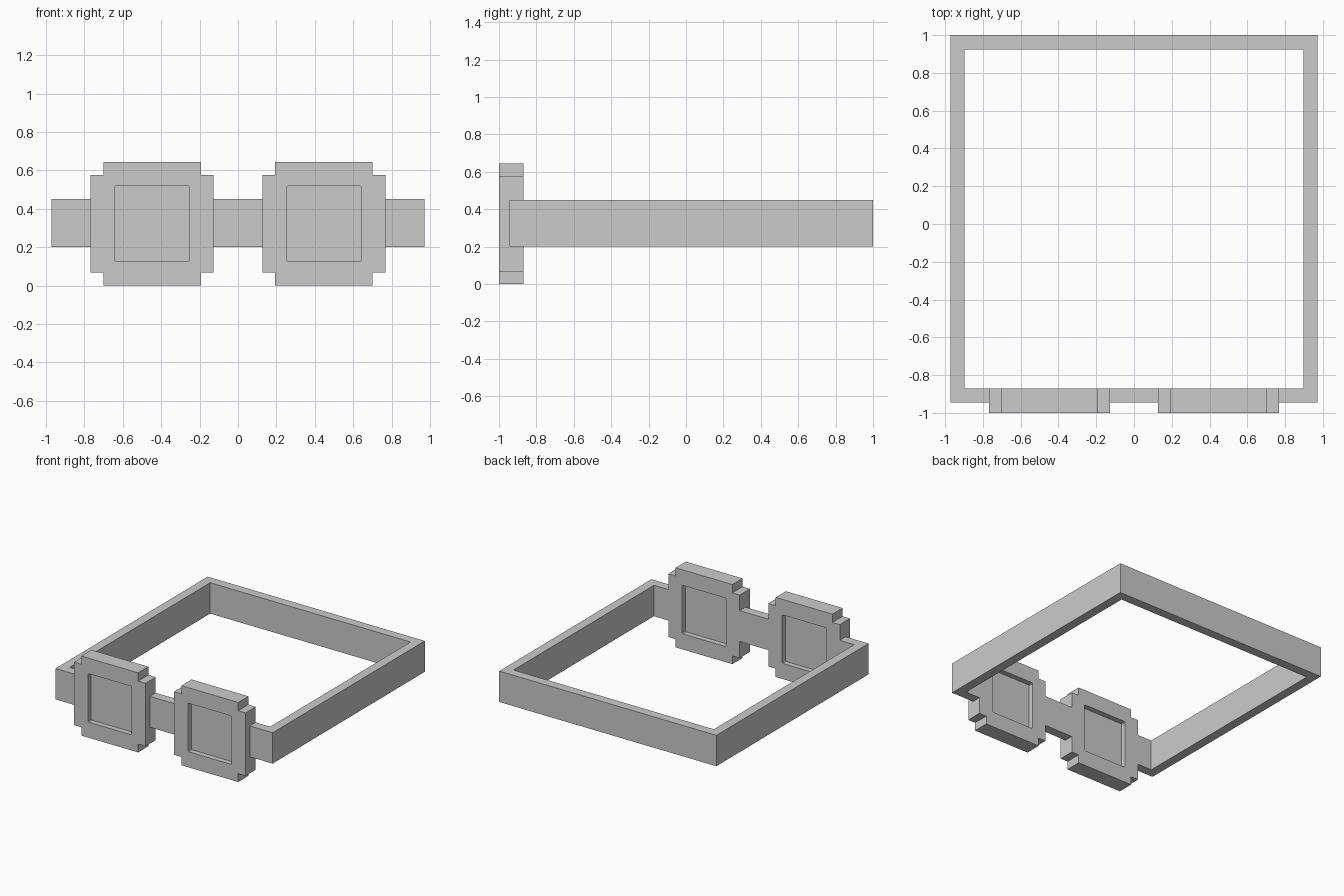
import bpy, bmesh
from mathutils import Vector

if "Cube" in bpy.data.objects:
    bpy.data.objects.remove(bpy.data.objects["Cube"])


def prism(name, loops, place, start, end):
    """Extrude a flat outline (first loop) with optional holes along one axis."""
    bm = bmesh.new()
    edges = []
    for loop in loops:
        vs = [bm.verts.new(place(a, b, start)) for a, b in loop]
        edges += [bm.edges.new((v, vs[(i + 1) % len(vs)])) for i, v in enumerate(vs)]
    bmesh.ops.triangle_fill(bm, use_beauty=True, edges=edges)
    ext = bmesh.ops.extrude_face_region(bm, geom=bm.faces[:])
    shift = place(0, 0, end) - place(0, 0, start)
    bmesh.ops.translate(bm, vec=shift,
                        verts=[g for g in ext["geom"] if isinstance(g, bmesh.types.BMVert)])
    bmesh.ops.recalc_face_normals(bm, faces=bm.faces[:])
    bmesh.ops.dissolve_limit(bm, angle_limit=0.01, verts=bm.verts[:], edges=bm.edges[:])
    mesh = bpy.data.meshes.new(name)
    bm.to_mesh(mesh)
    bm.free()
    obj = bpy.data.objects.new(name, mesh)
    bpy.context.collection.objects.link(obj)
    return obj


def upright(x, z, y):
    return Vector((x, y, z))


def flat(x, y, z):
    return Vector((x, y, z))


def notched(cx, cz, hx, hz, nx, nz):
    """Rectangle outline with a square step taken from each corner."""
    q = [(hx, hz - nz), (hx - nx, hz - nz), (hx - nx, hz)]
    pts = q + [(-x, z) for x, z in reversed(q)]
    pts += [(-x, -z) for x, z in q] + [(x, -z) for x, z in reversed(q)]
    return [(cx + x, cz + z) for x, z in pts]


def clipped(cx, cz, h, c):
    """Square outline with tiny clipped corners."""
    pts = [(h, h - c), (h - c, h), (c - h, h), (-h, h - c),
           (-h, c - h), (c - h, -h), (h - c, -h), (h, c - h)]
    return [(cx + x, cz + z) for x, z in pts]


FRONT, BACK = -1.0, -0.87      # depth of the lens rims
STRIP = -0.945                 # front of the bridge and band
LOW, HIGH = 0.2, 0.45          # band height

# Stepped rims with recessed lens panels
for side, s in (("left", -1), ("right", 1)):
    cx, cz = s * 0.448, 0.322
    hole = clipped(cx, cz, 0.196, 0.007)
    rim = notched(cx, cz, 0.32, 0.322, 0.066, 0.067)
    prism(side + "_rim", [rim, hole], upright, FRONT, BACK)
    prism(side + "_lens", [hole], upright, -0.957, -0.913)

# Bridge between the rims
prism("bridge", [[(-0.128, STRIP), (0.128, STRIP), (0.128, BACK), (-0.128, BACK)]],
      flat, LOW, HIGH)

# Square band around the back, ending at the outer rim edges
half = [(0.768, BACK), (0.768, STRIP), (0.972, STRIP), (0.972, 1.0)]
inner = [(0.897, 0.925), (0.897, BACK)]
outline = half + [(-x, y) for x, y in reversed(half)]
outline += [(-x, y) for x, y in reversed(inner)] + inner
prism("head_band", [outline], flat, LOW, HIGH)
